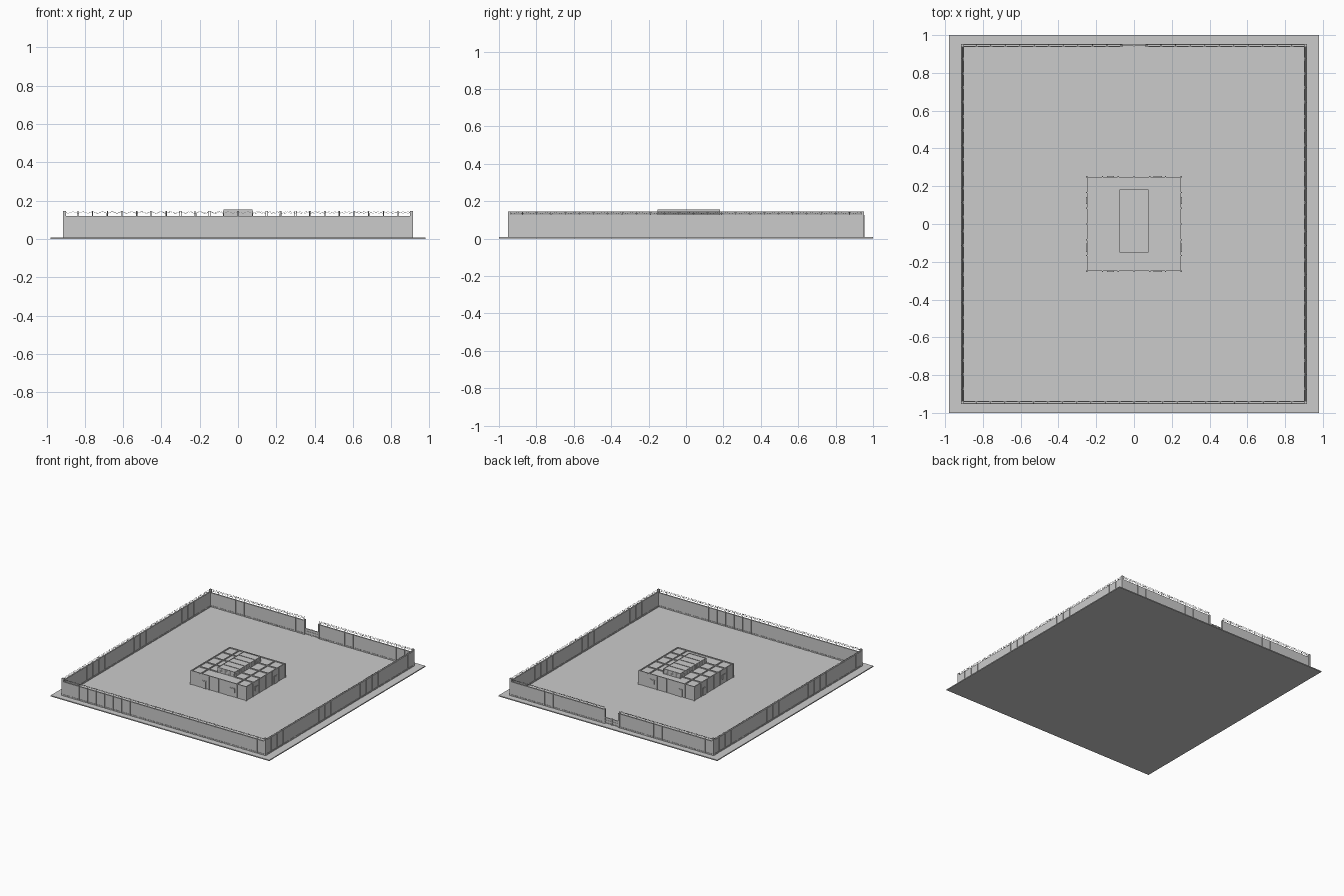
import bpy, bmesh, math
from mathutils import Vector, Matrix

if "Cube" in bpy.data.objects:
    bpy.data.objects.remove(bpy.data.objects["Cube"])


class Part:
    """Collects boxes and rods into one named object."""
    def __init__(self, name):
        self.name, self.bm = name, bmesh.new()

    def box(self, x0, x1, y0, y1, z0, z1):
        m = Matrix.Translation(((x0 + x1) / 2, (y0 + y1) / 2, (z0 + z1) / 2))
        m = m @ Matrix.Diagonal((x1 - x0, y1 - y0, z1 - z0, 1))
        bmesh.ops.create_cube(self.bm, size=1, matrix=m)

    def rod(self, a, b, r=0.0012, sides=4):
        a, b = Vector(a), Vector(b)
        d = b - a
        m = Matrix.Translation((a + b) / 2) @ d.to_track_quat('Z', 'Y').to_matrix().to_4x4()
        bmesh.ops.create_cone(self.bm, cap_ends=True, segments=sides, radius1=r,
                              radius2=r, depth=d.length, matrix=m)

    def done(self):
        me = bpy.data.meshes.new(self.name)
        self.bm.to_mesh(me)
        self.bm.free()
        ob = bpy.data.objects.new(self.name, me)
        bpy.context.collection.objects.link(ob)
        return ob


WX, WY, T, G = 0.912, 0.95, 0.01, 0.008   # wall lines, thickness, ground top
GATE = 0.066

ground = Part("ground_slab")
ground.box(-0.98, 0.98, -1, 1, 0, G)
ground.done()


def wall_run(name, start, end, out, top):
    """Panelled wall with ribs, plinths, angled wire posts and barbed wire."""
    a, b, o = Vector(start), Vector(end), Vector(out)
    d = b - a
    length = d.length
    d.normalize()
    wall, fence = Part(name + "_wall"), Part(name + "_wire_fence")

    def slab(part, s0, s1, n0, n1, z0, z1):
        p, q = a + d * s0 + o * n0, a + d * s1 + o * n1
        part.box(min(p.x, q.x), max(p.x, q.x), min(p.y, q.y), max(p.y, q.y), z0, z1)

    slab(wall, 0, length, -T, 0, G, top)
    n = round(length / 0.076)
    step = length / n
    for i in range(n + 1):
        s = min(max(i * step, 0.003), length - 0.003)
        slab(wall, s - 0.003, s + 0.003, -T - 0.002, 0.002, G, top)
        # straight post carrying an arm that leans out
        p = a + d * s - o * T / 2
        zt = Vector((0, 0, top - 0.003))
        fence.rod(p + zt, p + Vector((0, 0, 0.134)), 0.0018)
        fence.rod(p + Vector((0, 0, 0.13)), p + o * 0.007 + Vector((0, 0, 0.145)), 0.0015)
        if i < n:
            slab(wall, s + 0.008, s + step - 0.008, -T - 0.003, 0.003, G, 0.018)
    # straight wires and zigzag strand
    for off, z in ((0, 0.133), (0.003, 0.138), (0.007, 0.143)):
        p = a - o * (T / 2 - off) + Vector((0, 0, z))
        fence.rod(p, p + d * length, 0.0009)
    k = n * 3
    for i in range(k):
        zs = (0.133, 0.143) if i % 2 else (0.143, 0.133)
        p = [a - o * 0.002 + d * length * (i + j) / k + Vector((0, 0, zs[j])) for j in (0, 1)]
        fence.rod(p[0], p[1], 0.0007, 3)
    wall.done()
    fence.done()


wall_run("front", (-WX, -WY, 0), (WX, -WY, 0), (0, -1, 0), 0.12)
wall_run("back_left", (-WX, WY, 0), (-GATE, WY, 0), (0, 1, 0), 0.12)
wall_run("back_right", (GATE, WY, 0), (WX, WY, 0), (0, 1, 0), 0.12)
wall_run("left", (-WX, -WY, 0), (-WX, WY, 0), (-1, 0, 0), 0.13)
wall_run("right", (WX, -WY, 0), (WX, WY, 0), (1, 0, 0), 0.13)

# Corner pillars
pillars = Part("corner_pillars")
for sx in (-1, 1):
    for sy in (-1, 1):
        x, y = sx * (WX - 0.005), sy * (WY - 0.005)
        pillars.box(x - 0.008, x + 0.008, y - 0.008, y + 0.008, G, 0.146)
pillars.done()

# Low double gate with posts
gate = Part("gate")
for s in (-1, 1):
    gate.box(s * GATE - 0.006, s * GATE + 0.006, WY - 0.013, WY + 0.004, G, 0.125)
    x0, x1 = sorted((s * 0.002, s * 0.06))
    gate.box(x0, x1, WY - 0.006, WY - 0.003, 0.012, 0.055)
    for z in (0.014, 0.035, 0.055):
        gate.box(x0, x1, WY - 0.008, WY - 0.001, z - 0.002, z + 0.002)
gate.box(-0.003, 0.003, WY - 0.009, WY, G, 0.06)
gate.done()

# Building body with ribs around it
B, H = 0.25, 0.113
body = Part("building_walls")
body.box(-B, B, -B, B, G, H)
for i in range(7):
    t = -B + i * 2 * B / 6
    for s in (-1, 1):
        body.box(t - 0.003, t + 0.003, s * B - 0.004, s * B + 0.004, G, H + 0.003)
        body.box(s * B - 0.004, s * B + 0.004, t - 0.003, t + 0.003, G, H + 0.003)
body.done()

# Flat roof: parapet and beams around sunken panels
roof = Part("roof_beams")
z0, z1 = H - 0.001, 0.12
for s in (-1, 1):
    roof.box(-B, B, s * (B - 0.004) - 0.004, s * (B - 0.004) + 0.004, z0, z1)
    roof.box(s * (B - 0.004) - 0.004, s * (B - 0.004) + 0.004, -B, B, z0, z1)
    roof.box(s * 0.16 - 0.004, s * 0.16 + 0.004, -B, B, z0, z1)
    for y in (-0.15, -0.06, 0.04, 0.15):
        x0, x1 = sorted((s * 0.075, s * B))
        roof.box(x0, x1, y - 0.004, y + 0.004, z0, z1)
roof.done()

# Raised roof light with frame bars
light = Part("raised_roof_light")
X, Y0, Y1, Z = 0.075, -0.15, 0.18, 0.152
light.box(-X, X, Y0, Y1, H - 0.001, Z)
for i in range(6):
    y = Y0 + (Y1 - Y0) * i / 5
    for s in (-1, 1):
        light.box(s * X - 0.002, s * X + 0.002, y - 0.002, y + 0.002, H, Z)
    light.box(-X, X, y - 0.002, y + 0.002, Z - 0.001, Z + 0.003)
for s in (-1, 1):
    light.box(s * X - 0.002, s * X + 0.002, Y0, Y1, Z - 0.003, Z + 0.003)
for z in (0.122, 0.13, 0.138, 0.146):
    light.box(-X - 0.001, X + 0.001, Y0 - 0.001, Y1 + 0.001, z - 0.001, z + 0.001)
light.done()

# Doors and windows: framed panels on each face
doors = Part("doors_and_windows")
for t, w, za, zb in ((-0.125, 0.018, G, 0.07), (0.125, 0.022, 0.045, 0.08)):
    for s in (-1, 1):
        for g, dp in ((0, 0.003), (-0.004, 0.005)):
            h = w + g
            doors.box(t - h, t + h, s * B - dp, s * B + dp, za, zb + g)
            doors.box(s * B - dp, s * B + dp, -t - h, -t + h, za, zb + g)
doors.done()
